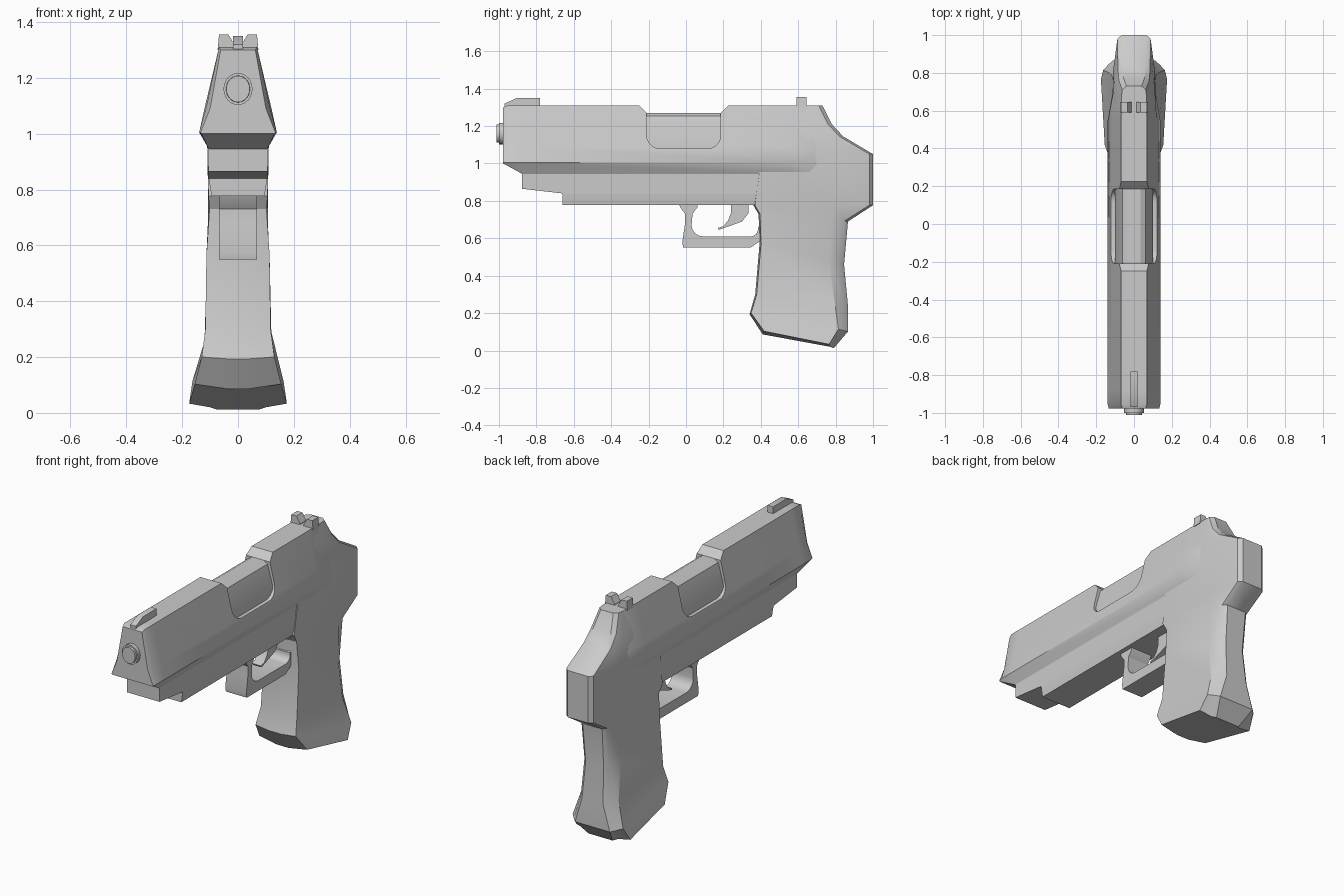
import bpy, bmesh, math

cube = bpy.data.objects.get("Cube")
if cube:
    bpy.data.objects.remove(cube, do_unlink=True)

GREY = (0.6, 0.6, 0.6, 1.0)
mat = bpy.data.materials.new("light_grey")
mat.use_nodes = True
mat.diffuse_color = GREY
mat.node_tree.nodes["Principled BSDF"].inputs["Base Color"].default_value = GREY


def finish(name, bm):
    """Turn a bmesh into a shaded grey object."""
    bmesh.ops.recalc_face_normals(bm, faces=bm.faces)
    mesh = bpy.data.meshes.new(name)
    bm.to_mesh(mesh)
    bm.free()
    mesh.materials.append(mat)
    obj = bpy.data.objects.new(name, mesh)
    bpy.context.collection.objects.link(obj)
    return obj


def smooth(obj, degrees=28):
    bpy.ops.object.select_all(action="DESELECT")
    obj.select_set(True)
    bpy.context.view_layer.objects.active = obj
    bpy.ops.object.shade_smooth_by_angle(angle=math.radians(degrees))


def loft(name, half_rings):
    """Skin half cross-sections, each mirrored across x = 0."""
    bm = bmesh.new()
    rings = []
    for half in half_rings:
        full = list(half) + [(-x, y, z) for x, y, z in reversed(half)]
        rings.append([bm.verts.new(p) for p in full])
    n = len(rings[0])
    for a, b in zip(rings, rings[1:]):
        for i in range(n):
            j = (i + 1) % n
            bm.faces.new((a[i], a[j], b[j], b[i]))
    bm.faces.new(rings[0])
    bm.faces.new(rings[-1])
    return finish(name, bm)


def plate(name, profile, x0, x1):
    """Extrude a side (y, z) profile between two x positions."""
    bm = bmesh.new()
    face = bm.faces.new([bm.verts.new((x0, y, z)) for y, z in profile])
    ext = bmesh.ops.extrude_face_region(bm, geom=[face])["geom"]
    verts = [g for g in ext if isinstance(g, bmesh.types.BMVert)]
    bmesh.ops.translate(bm, verts=verts, vec=(x1 - x0, 0, 0))
    return finish(name, bm)


def arc(cy, cz, r, start, end, steps=5):
    angles = [math.radians(start + (end - start) * i / steps) for i in range(steps + 1)]
    return [(cy + r * math.cos(a), cz + r * math.sin(a)) for a in angles]


# Slide: sections along y, with a side ridge that fades out at the rear
def slide_section(y, top, mid, ridge, low, z_top=1.31, z_low=0.945):
    return [(top, y, z_top), (mid, y, 1.09), (ridge, y, 1.005), (low, y, z_low)]


slide = loft("slide", [
    slide_section(-0.978, 0.062, 0.1, 0.134, 0.13, 1.3, 1.0),
    slide_section(-0.955, 0.068, 0.115, 0.139, 0.125, z_low=0.988),
    slide_section(-0.877, 0.068, 0.12, 0.139, 0.105),
    slide_section(0.55, 0.068, 0.12, 0.139, 0.105),
    slide_section(0.68, 0.066, 0.113, 0.116, 0.105),
    slide_section(0.78, 0.03, 0.09, 0.09, 0.09, z_top=1.18),
])

# Ejection port cut through the slide
port = [(-0.26, 1.32), (-0.21, 1.27)]
port += arc(-0.14, 1.15, 0.07, 180, 270) + arc(0.115, 1.15, 0.07, 270, 360)
port += [(0.185, 1.27), (0.235, 1.32)]
cutter = plate("port_cutter", port, -0.3, 0.3)
cutter.hide_render = True
cut = slide.modifiers.new("port", "BOOLEAN")
cut.operation = "DIFFERENCE"
cut.solver = "EXACT"
cut.object = cutter
bpy.ops.object.select_all(action="DESELECT")
slide.select_set(True)
bpy.context.view_layer.objects.active = slide
bpy.ops.object.modifier_apply(modifier=cut.name)
bpy.data.objects.remove(cutter, do_unlink=True)
smooth(slide)

# Barrel block seen inside the port
smooth(loft("barrel_block", [
    [(0.035, y, 1.27), (0.062, y, 1.255), (0.1, y, 1.12), (0.1, y, 1.04)]
    for y in (-0.24, 0.21)]))

# Muzzle with a slightly recessed bore
bm = bmesh.new()
bmesh.ops.create_cone(bm, cap_ends=True, segments=24, radius1=0.052, radius2=0.052, depth=0.06)
for v in bm.verts:
    x, y, z = v.co
    v.co = (x, -0.97 + z, 1.16 + y * 1.1)
bm.normal_update()
tip = [f for f in bm.faces if f.calc_center_median().y < -0.99]
bmesh.ops.inset_region(bm, faces=tip, thickness=0.009)
bmesh.ops.inset_region(bm, faces=tip, thickness=0.001, depth=-0.012)
smooth(finish("muzzle", bm))

# Frame: upper rail and narrower dust cover below it
smooth(plate("frame_rail", [
    (-0.877, 0.96), (-0.877, 0.865), (-0.66, 0.84), (0.5, 0.84), (0.5, 0.96)],
    -0.105, 0.105))
smooth(loft("frame_lower", [
    [(0.105, y, 0.85), (0.105, y, 0.84), (0.095, y, 0.777)] for y in (-0.66, 0.44)]))


# Rear body and grip: rings from top to bottom
def grip_ring(zf, zr, yf, yr, wf, wr, corner, back, lift=0.0):
    pts = [(0.04, yf), (wf, yf + 0.008), (wr, yr - corner),
           (back, yr - 0.02), (back - 0.022, yr)]
    ring = []
    for x, y in pts:
        t = (y - yf) / (yr - yf)
        ring.append((x, y, zf + (zr - zf) * t + lift * x / wr))
    return ring


smooth(loft("rear_body_and_grip", [
    grip_ring(1.31, 1.31, 0.5, 0.73, 0.066, 0.066, 0.05, 0.062),
    grip_ring(1.21, 1.21, 0.45, 0.78, 0.09, 0.09, 0.07, 0.08),
    grip_ring(1.145, 1.145, 0.42, 0.84, 0.104, 0.104, 0.1, 0.085),
    grip_ring(1.05, 1.05, 0.4, 1.0, 0.112, 0.112, 0.2, 0.088),
    grip_ring(0.777, 0.777, 0.36, 1.0, 0.106, 0.107, 0.2, 0.088),
    grip_ring(0.73, 0.69, 0.388, 0.866, 0.102, 0.107, 0.09, 0.085),
    grip_ring(0.57, 0.46, 0.393, 0.845, 0.113, 0.113, 0.08, 0.08),
    grip_ring(0.3, 0.25, 0.37, 0.865, 0.117, 0.12, 0.07, 0.09),
    grip_ring(0.19, 0.09, 0.34, 0.865, 0.13, 0.163, 0.05, 0.135, 0.015),
    grip_ring(0.08, 0.0, 0.41, 0.79, 0.155, 0.175, 0.025, 0.1, 0.028),
]))

# Trigger guard: open loop below the frame
guard = [(-0.04, 0.79), (-0.03, 0.765), (-0.005, 0.73), (-0.005, 0.68), (-0.02, 0.58),
         (-0.015, 0.55), (0.345, 0.55), (0.395, 0.585), (0.4, 0.67), (0.385, 0.66)]
guard += arc(0.345, 0.65, 0.04, 0, -90, 4) + arc(0.09, 0.67, 0.06, 270, 180, 4)
guard += [(0.035, 0.73), (0.06, 0.765), (0.065, 0.79)]
smooth(plate("trigger_guard", guard, -0.068, 0.068))

# Trigger
smooth(plate("trigger", [
    (0.24, 0.79), (0.24, 0.735), (0.225, 0.695), (0.2, 0.665), (0.17, 0.655),
    (0.175, 0.645), (0.24, 0.668), (0.3, 0.69), (0.335, 0.735), (0.335, 0.79)],
    -0.03, 0.03))

# Front sight
smooth(plate("front_sight", [
    (-0.97, 1.3), (-0.97, 1.32), (-0.905, 1.35), (-0.78, 1.35), (-0.78, 1.3)],
    -0.018, 0.018))

# Rear sight: two ears with a notch between them
for side, s in (("left", 1), ("right", -1)):
    bm = bmesh.new()
    outline = [(0.012, 1.3), (0.012, 1.318), (0.034, 1.355), (0.068, 1.355), (0.073, 1.3)]
    rings = [[bm.verts.new((s * x, y, z)) for x, z in outline] for y in (0.59, 0.645)]
    for i in range(len(outline)):
        j = (i + 1) % len(outline)
        bm.faces.new((rings[0][i], rings[0][j], rings[1][j], rings[1][i]))
    for ring in rings:
        bm.faces.new(ring)
    smooth(finish("rear_sight_" + side, bm))
